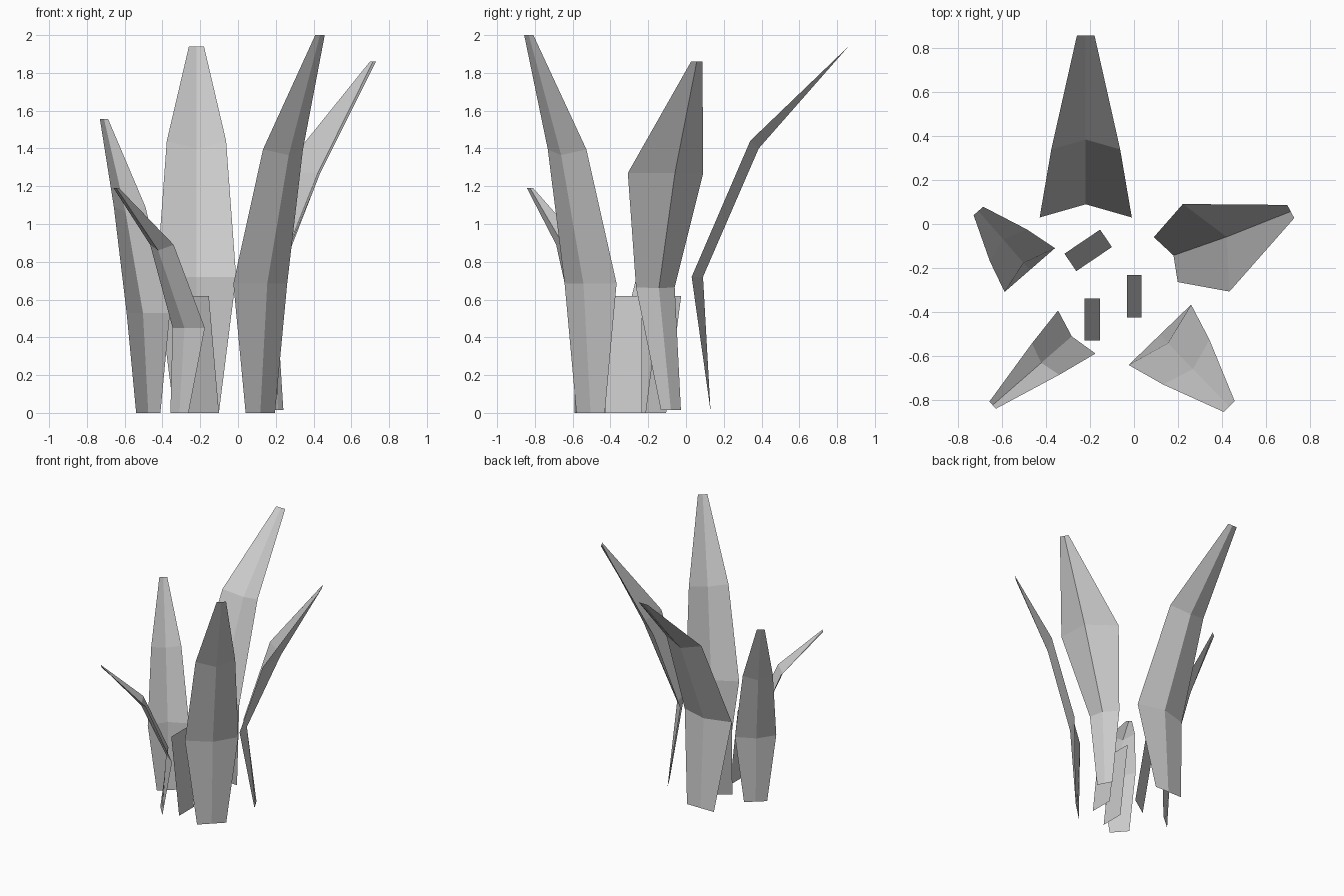
import bpy
from math import radians, sin, cos
from mathutils import Vector

cube = bpy.data.objects.get("Cube")
if cube:
    bpy.data.objects.remove(cube, do_unlink=True)

grey = bpy.data.materials.new("leaf_grey")
grey.use_nodes = True
tone = (0.6, 0.6, 0.6, 1)
grey.diffuse_color = tone
grey.node_tree.nodes["Principled BSDF"].inputs["Base Color"].default_value = tone


def blade(name, base, heading, rows):
    """Thin folded blade leaning along heading (degrees).
    Each row: outward offset, height, half width, midrib fold, midrib drop, side offset."""
    a = radians(heading)
    out = Vector((cos(a), sin(a), 0))
    side = Vector((sin(a), -cos(a), 0))
    origin = Vector((base[0], base[1], 0))
    verts = []
    for reach, height, half, fold, drop, shift in rows:
        mid = origin + out * reach + side * shift + Vector((0, 0, height))
        rib = mid + out * fold - Vector((0, 0, drop))
        verts += [mid - side * half, rib, mid + side * half]
    faces = []
    for r in range(len(rows) - 1):
        for c in range(2):
            i = r * 3 + c
            faces.append((i, i + 1, i + 4, i + 3))
    mesh = bpy.data.meshes.new(name)
    mesh.from_pydata(verts, [], faces)
    mesh.materials.append(grey)
    obj = bpy.data.objects.new(name, mesh)
    bpy.context.collection.objects.link(obj)
    return obj


# Large folded leaves around the clump
blade("back_leaf", (-.22, .13), 90, [
    (0, .01, .12, 0, 0, 0),
    (-.1, .72, .21, .06, 0, 0),
    (.21, 1.44, .157, .045, .04, 0),
    (.73, 1.94, .04, 0, 0, 0)])
blade("front_left_leaf", (.118, -.505), -46, [
    (0, 0, .108, 0, 0, 0),
    (0, .685, .198, .053, 0, 0),
    (.173, 1.395, .147, .044, .03, 0),
    (.455, 2, .035, 0, 0, 0)])
blade("left_leaf", (.212, -.08), 28, [
    (0, .015, .06, 0, 0, 0),
    (-.098, .665, .116, .04, .005, .041),
    (.09, 1.27, .226, .106, 0, .08),
    (.508, 1.86, .034, 0, 0, .115)])
blade("right_leaf", (-.475, -.21), 131, [
    (0, 0, .085, 0, 0, 0),
    (0, .53, .152, .043, 0, 0),
    (.15, 1.09, .111, .034, .025, 0),
    (.357, 1.555, .029, 0, 0, 0)])
blade("front_right_leaf", (-.31, -.535), 221, [
    (0, 0, .073, 0, 0, 0),
    (-.065, .45, .13, .03, 0, 0),
    (.123, .89, .095, .026, .03, 0),
    (.443, 1.19, .022, 0, 0, 0)])

# Short flat shoots in the middle
for name, base, heading, reach, half in (
        ("front_shoot", (-.155, -.435), 180, .07, .095),
        ("left_shoot", (.035, -.33), 180, .066, .097),
        ("back_shoot", (-.182, -.16), 124, .096, .098)):
    blade(name, base, heading, [(0, 0, half, 0, 0, 0), (reach, .62, half, 0, 0, 0)])
